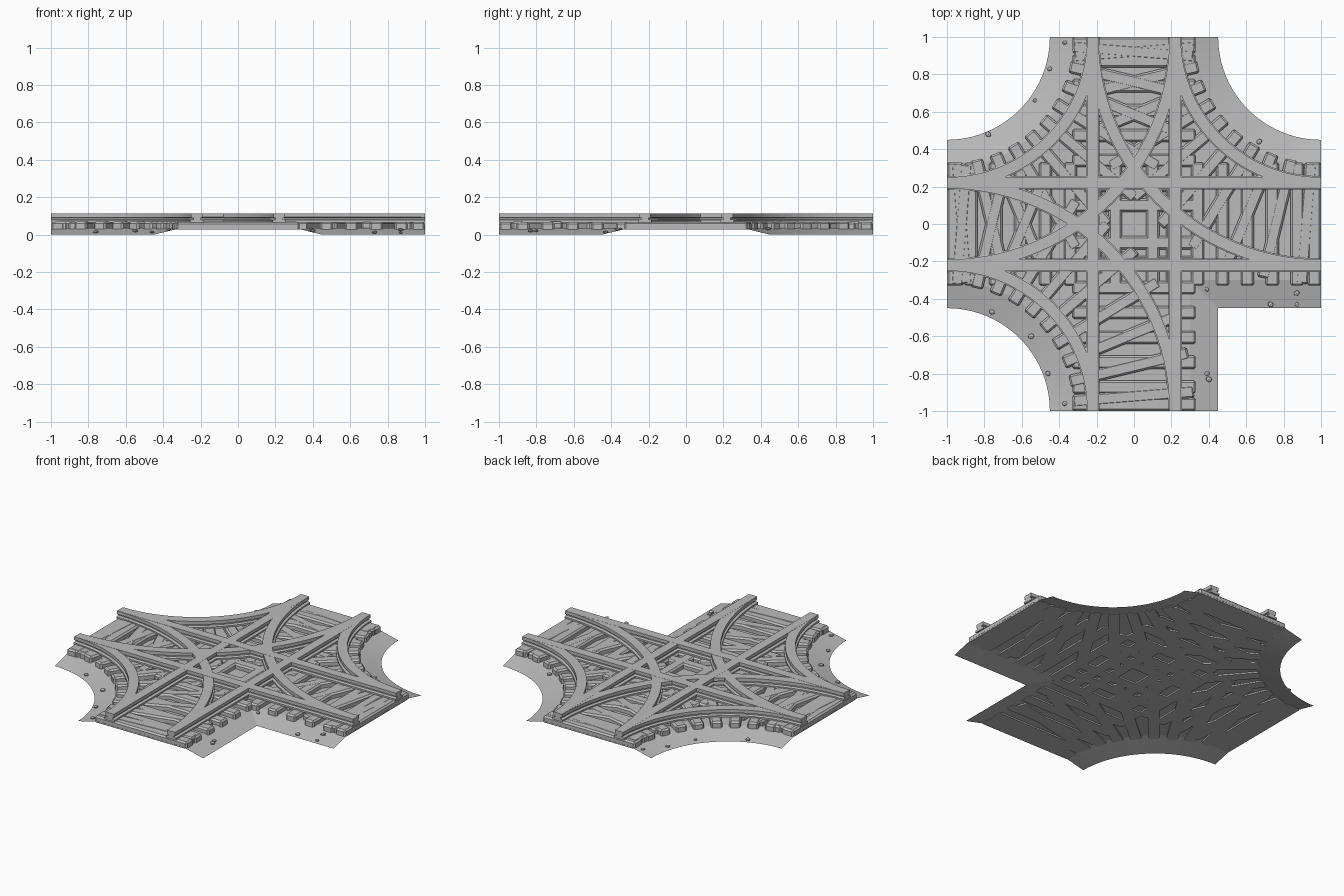
import bpy, bmesh, math, random
from mathutils import Matrix, Vector

if "Cube" in bpy.data.objects:
    bpy.data.objects.remove(bpy.data.objects["Cube"], do_unlink=True)

random.seed(4)
GAUGE = 0.22                                # rail distance from the track centre
CURVED = [(1, 1), (-1, 1), (-1, -1)]        # corners that carry a curved track

grey = bpy.data.materials.new("stone_grey")
grey.use_nodes = True
grey.diffuse_color = (0.5, 0.5, 0.5, 1)
grey.node_tree.nodes["Principled BSDF"].inputs["Base Color"].default_value = (0.5, 0.5, 0.5, 1)


def finish(bm, name, fix_normals=True):
    if fix_normals:
        bmesh.ops.recalc_face_normals(bm, faces=bm.faces)
    mesh = bpy.data.meshes.new(name)
    bm.to_mesh(mesh)
    bm.free()
    mesh.materials.append(grey)
    obj = bpy.data.objects.new(name, mesh)
    bpy.context.collection.objects.link(obj)
    return obj


def arc(corner, radius, steps):
    """Points and outward directions of the quarter circle round a tile corner."""
    cx, cy = corner
    out = []
    for i in range(steps + 1):
        a = math.pi / 2 * i / steps
        d = Vector((-cx * math.cos(a), -cy * math.sin(a), 0))
        out.append((Vector((cx, cy, 0)) + d * radius, d))
    return out


# Ballast sheet with a sloping shoulder
def ballast_outline(half_width, z):
    loop = []
    for cx, cy in [(1, 1), (-1, 1), (-1, -1), (1, -1)]:
        if (cx, cy) in CURVED:
            pts = [p for p, d in arc((cx, cy), 1 - half_width, 24)]
        else:
            h = half_width
            pts = [Vector((h, -1, 0)), Vector((h, -h, 0)), Vector((1, -h, 0))]
        # Keep the walk counter-clockwise round the tile
        if pts[0].x * pts[-1].y - pts[0].y * pts[-1].x < 0:
            pts.reverse()
        loop += [(p.x, p.y, z) for p in pts]
    return loop


bm = bmesh.new()
outer = [bm.verts.new(p) for p in ballast_outline(0.45, 0.0)]
inner = [bm.verts.new(p) for p in ballast_outline(0.30, 0.036)]
bm.faces.new(inner)
n = len(outer)
for i in range(n):
    j = (i + 1) % n
    # Arm ends stay open, since the shoulder only follows the sides
    a, b = outer[i].co, outer[j].co
    if any(abs(a[k]) > 0.999 and abs(a[k] - b[k]) < 1e-4 for k in (0, 1)):
        continue
    bm.faces.new((outer[i], outer[j], inner[j], inner[i]))
finish(bm, "ballast_bed", False)


# Sleepers: chamfered beams
def add_beam(bm, centre, length, width, angle, top):
    bottom = 0.027
    m = (Matrix.Translation((centre[0], centre[1], (top + bottom) / 2))
         @ Matrix.Rotation(angle, 4, "Z")
         @ Matrix.Diagonal((length, width, top - bottom, 1)))
    verts = bmesh.ops.create_cube(bm, size=1, matrix=m)["verts"]
    edges = {e for v in verts for e in v.link_edges
             if max(e.verts[0].co.z, e.verts[1].co.z) > top - 0.001}
    bmesh.ops.bevel(bm, geom=list(edges), offset=0.01, segments=1, affect="EDGES")


offsets = [0.1, 0.205] + [0.34 + 0.133 * i for i in range(5)] + [0.964]
for axis, name in enumerate(("sleepers_across_x", "sleepers_across_y")):
    bm = bmesh.new()
    for s in offsets:
        for t in (s, -s):
            pos = (0, t) if axis == 0 else (t, 0)
            add_beam(bm, pos, 0.66, 0.07, axis * math.pi / 2, 0.068 + 0.0005 * axis)
    finish(bm, name)

for k, corner in enumerate(CURVED):
    bm = bmesh.new()
    for i in range(10):
        a = math.radians(4.5 + 9 * i)
        d = Vector((-corner[0] * math.cos(a), -corner[1] * math.sin(a)))
        add_beam(bm, Vector(corner) + d, 0.65, 0.068, math.atan2(d.y, d.x), 0.069 + 0.0005 * k)
    finish(bm, f"curved_sleepers_{k + 1}")

# Rails: flanged profile swept along a path
half = [(0.036, 0.066), (0.036, 0.078), (0.019, 0.082), (0.019, 0.089), (0.030, 0.093), (0.030, 0.114)]
profile = half + [(-x, z) for x, z in reversed(half)]


def rail(name, path, lift=0.0):
    bm = bmesh.new()
    rings = [[bm.verts.new(p + d * x + Vector((0, 0, z + lift))) for x, z in profile] for p, d in path]
    m = len(profile)
    for r0, r1 in zip(rings, rings[1:]):
        for i in range(m):
            bm.faces.new((r0[i], r0[(i + 1) % m], r1[(i + 1) % m], r1[i]))
    bm.faces.new(rings[0])
    bm.faces.new(rings[-1])
    finish(bm, name)


X, Y = Vector((1, 0, 0)), Vector((0, 1, 0))
for side, label in ((1, "positive"), (-1, "negative")):
    rail(f"straight_rail_y_{label}", [(X * side * GAUGE - Y, X), (X * side * GAUGE + Y, X)])
    rail(f"straight_rail_x_{label}", [(Y * side * GAUGE - X, Y), (Y * side * GAUGE + X, Y)], 0.0003)
for k, corner in enumerate(CURVED):
    for label, radius in (("inner", 1 - GAUGE), ("outer", 1 + GAUGE)):
        rail(f"curved_rail_{label}_{k + 1}", arc(corner, radius, 28), -0.0003 * (k + 1))

# Loose stones on the shoulder
stones = [(-.37, .97), (-.45, .83), (-.53, .66), (-.78, .48), (.67, .44), (-.96, -.09), (-.1, -.35),
          (.39, -.35), (.73, -.43), (.87, -.37), (.87, -.43), (-.76, -.47), (-.55, -.6), (-.46, -.8),
          (-.37, -.96), (.39, -.8), (.4, -.83)]
bm = bmesh.new()
for x, y in stones:
    size = random.uniform(0.012, 0.019)
    # Height of the bed below the stone
    if x > 0 and y < 0:
        d = min(x, -y)
    else:
        d = 1 - math.hypot(1 - abs(x), 1 - abs(y))
    z = 0.036 * min(1, max(0, (0.45 - d) / 0.15))
    m = (Matrix.Translation((x, y, z + size * 0.5))
         @ Matrix.Rotation(random.uniform(0, 3), 4, "Z")
         @ Matrix.Diagonal((size, size * 0.85, size * 0.5, 1)))
    bmesh.ops.create_icosphere(bm, subdivisions=1, radius=1, matrix=m)
finish(bm, "loose_stones")
